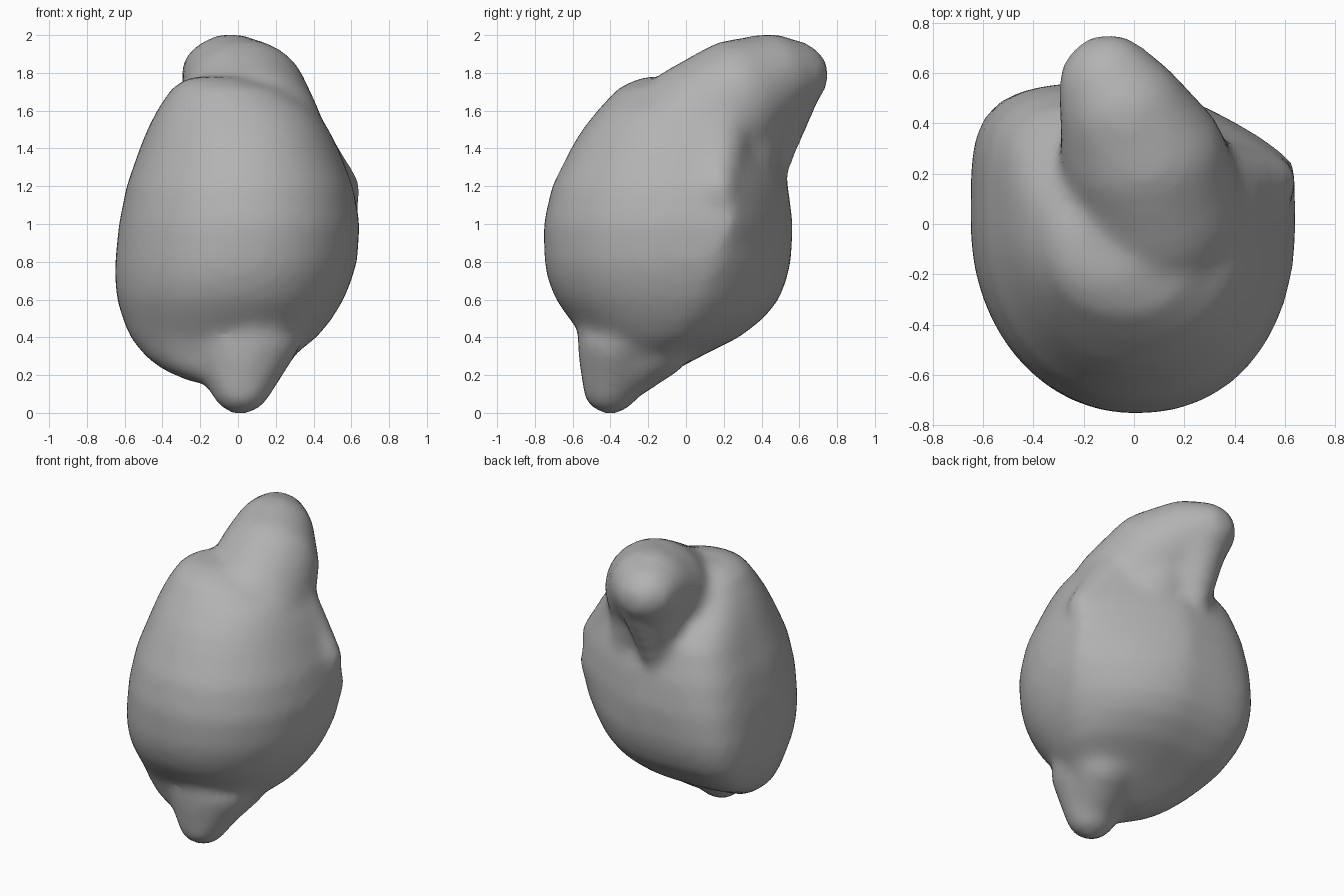
import bpy, bmesh
from math import cos, sin, pi
from mathutils import Matrix, Vector

cube = bpy.data.objects.get("Cube")
if cube:
    bpy.data.objects.remove(cube)

grey = bpy.data.materials.new("plain_grey")
grey.use_nodes = True
grey.diffuse_color = (0.45, 0.45, 0.45, 1)
grey.node_tree.nodes["Principled BSDF"].inputs["Base Color"].default_value = (0.45, 0.45, 0.45, 1)

bm = bmesh.new()


def ellipsoid(centre, radii):
    m = Matrix.Translation(centre) @ Matrix.Diagonal((*radii, 1))
    bmesh.ops.create_icosphere(bm, subdivisions=3, radius=1, matrix=m)


def taper(start, end, steps=6):
    """Row of overlapping ellipsoids between two (centre, radii) pairs."""
    for i in range(steps + 1):
        t = i / steps
        ellipsoid(Vector(start[0]).lerp(Vector(end[0]), t),
                  Vector(start[1]).lerp(Vector(end[1]), t))


def section(z, x0, x1, y0, y1, count=64):
    """Outline with a round front, a square right back and a left back chamfered higher up."""
    cx, cy = (x0 + x1) / 2, y0 + (y1 - y0) * 0.58
    lift = min(max((z - 0.5) * 0.8, 0), 0.4)
    ring = []
    for i in range(count):
        a = 2 * pi * i / count
        c, s = cos(a), sin(a)
        left, back = c > 0, s > 0
        if back:
            bulge = 1.8 - 1.4 * lift if left else 5 - z
        else:
            bulge = 2.2 if left else 2.05
        px, py = abs(c) ** (2 / bulge), abs(s) ** (2 / bulge)
        if back and left:
            py = lift + (1 - lift) * py
        ring.append(bm.verts.new((cx + px * ((x1 if left else x0) - cx),
                                  cy + py * ((y1 if back else y0) - cy), z)))
    return ring


# Body: stacked sections of z, x range and y range
rings = [section(*s) for s in (
    (0.16, -0.24, 0.18, -0.45, -0.18),
    (0.23, -0.40, 0.23, -0.48, -0.05),
    (0.30, -0.49, 0.29, -0.49, 0.08),
    (0.40, -0.57, 0.42, -0.54, 0.28),
    (0.50, -0.61, 0.50, -0.62, 0.41),
    (0.60, -0.64, 0.56, -0.69, 0.49),
    (0.70, -0.65, 0.60, -0.73, 0.53),
    (0.80, -0.65, 0.63, -0.75, 0.555),
    (1.00, -0.63, 0.645, -0.755, 0.565),
    (1.20, -0.59, 0.61, -0.71, 0.54),
    (1.40, -0.52, 0.53, -0.61, 0.48),
    (1.50, -0.48, 0.48, -0.55, 0.40),
    (1.60, -0.43, 0.41, -0.47, 0.28),
    (1.72, -0.35, 0.24, -0.36, 0.14),
    (1.78, -0.26, 0.02, -0.23, 0.02))]
for low, high in zip(rings, rings[1:]):
    for i in range(len(low)):
        j = (i + 1) % len(low)
        bm.faces.new((low[i], low[j], high[j], high[i]))
bm.faces.new(rings[0][::-1])
bm.faces.new(rings[-1])

# Neck leaning to the back, ending in a knob that turns to the right
root = ((0.10, 0.05, 1.44), (0.36, 0.36, 0.42))
middle = ((0.04, 0.26, 1.66), (0.335, 0.30, 0.32))
knob = ((-0.04, 0.44, 1.77), (0.26, 0.25, 0.24))
tip = ((-0.10, 0.54, 1.79), (0.205, 0.22, 0.19))
taper(root, middle)
taper(middle, knob)
taper(knob, tip, 3)

# Wedge below the neck, narrowing down to the back
taper(((-0.08, 0.48, 1.70), (0.20, 0.23, 0.19)), ((-0.10, 0.33, 1.30), (0.12, 0.21, 0.20)))
taper(((0.02, 0.30, 1.55), (0.26, 0.24, 0.20)), ((0.10, 0.25, 1.25), (0.26, 0.22, 0.20)), 4)

# Blunt nose under the front, blended into the belly
taper(((0.03, -0.34, 0.37), (0.30, 0.24, 0.18)), ((0.015, -0.40, 0.13), (0.16, 0.15, 0.14)))
taper(((0.03, -0.36, 0.18), (0.16, 0.16, 0.14)), ((0.10, -0.18, 0.33), (0.20, 0.20, 0.16)), 3)

# Side bump with a ridge rising to the neck
taper(((0.53, 0.17, 1.17), (0.12, 0.11, 0.16)), ((0.27, 0.18, 1.50), (0.17, 0.17, 0.17)))

mesh = bpy.data.meshes.new("lumpy_body")
bm.to_mesh(mesh)
bm.free()
mesh.materials.append(grey)
body = bpy.data.objects.new("lumpy_body", mesh)
bpy.context.collection.objects.link(body)

# Fuse the parts into one soft skin
remesh = body.modifiers.new("fuse", 'REMESH')
remesh.mode = 'VOXEL'
remesh.voxel_size = 0.035
remesh.use_smooth_shade = True
smooth = body.modifiers.new("soften", 'SMOOTH')
smooth.factor = 0.5
smooth.iterations = 10
